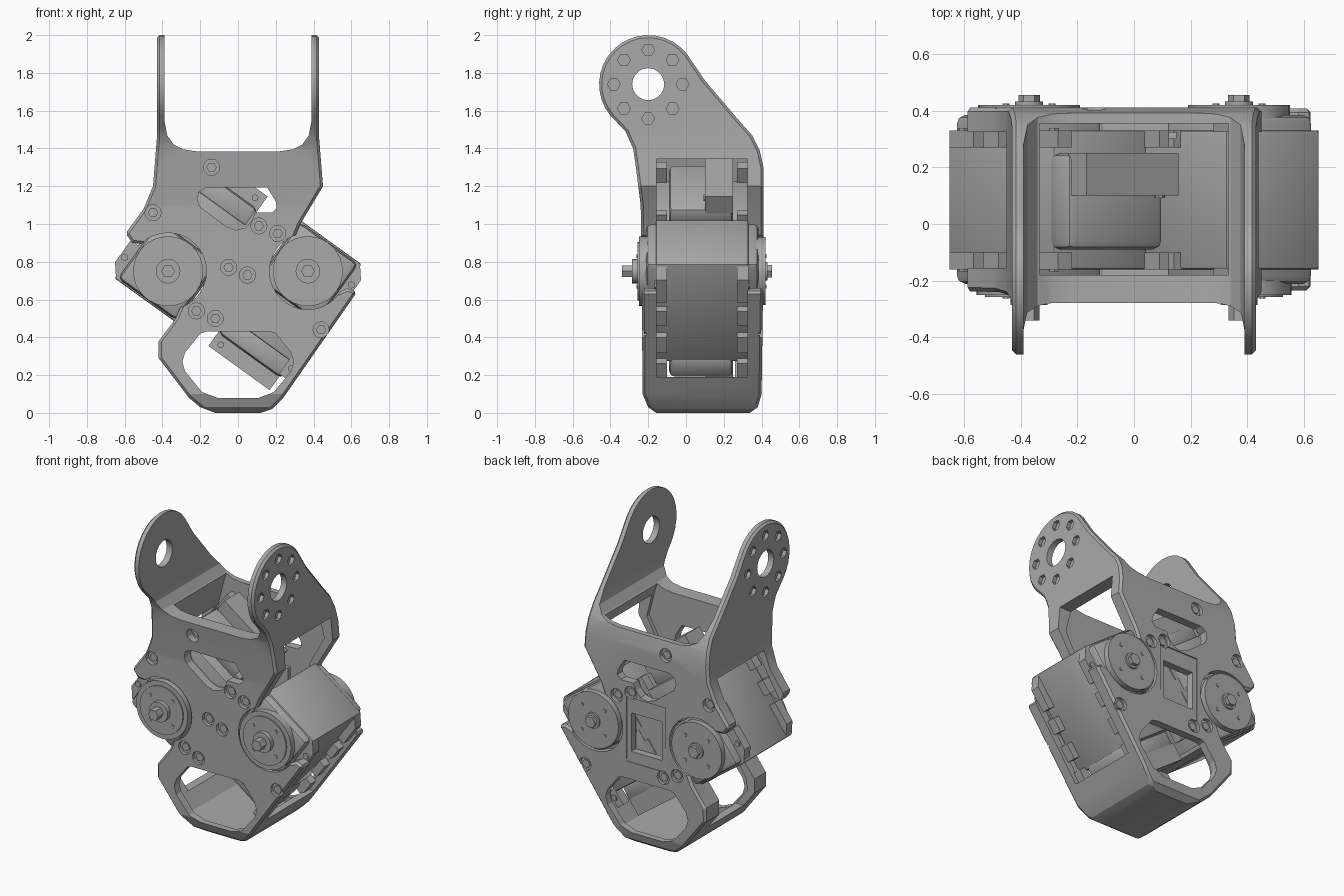
import bpy, bmesh
from math import sin, cos, radians
from mathutils import Matrix

cube = bpy.data.objects.get("Cube")
if cube:
    bpy.data.objects.remove(cube, do_unlink=True)

GREY = bpy.data.materials.new("mid grey plastic")
GREY.use_nodes = True
COLOUR = (0.4, 0.4, 0.4, 1)
GREY.diffuse_color = COLOUR
GREY.node_tree.nodes["Principled BSDF"].inputs["Base Color"].default_value = COLOUR


def circle(cx, cy, r, n=32, start=0, end=None):
    """Full circle, or an arc from start to end in degrees."""
    steps = n if end is None else n - 1
    span = 360 if end is None else end - start
    angles = [radians(start + span * i / steps) for i in range(n)]
    return [(cx + r * cos(a), cy + r * sin(a)) for a in angles]


def rect(x0, x1, y0, y1):
    return [(x0, y0), (x1, y0), (x1, y1), (x0, y1)]


def mirrored(pts):
    return pts + [(-x, z) for x, z in reversed(pts)]


def make(name, prisms, matrix=None):
    """One object from several prisms: (profile, axis, low, high)."""
    bm = bmesh.new()
    for pts, axis, lo, hi in prisms:
        place = (lambda p, d: (p[0], d, p[1])) if axis == "y" else (lambda p, d: (d, p[0], p[1]))
        a = [bm.verts.new(place(p, lo)) for p in pts]
        b = [bm.verts.new(place(p, hi)) for p in pts]
        bm.faces.new(a)
        bm.faces.new(list(reversed(b)))
        for i in range(len(pts)):
            j = (i + 1) % len(pts)
            bm.faces.new((a[j], a[i], b[i], b[j]))
    bmesh.ops.recalc_face_normals(bm, faces=bm.faces)
    if matrix:
        bm.transform(matrix)
    mesh = bpy.data.meshes.new(name)
    bm.to_mesh(mesh)
    bm.free()
    mesh.materials.append(GREY)
    obj = bpy.data.objects.new(name, mesh)
    bpy.context.collection.objects.link(obj)
    return obj


def activate(obj):
    bpy.ops.object.select_all(action="DESELECT")
    obj.select_set(True)
    bpy.context.view_layer.objects.active = obj


def boolean(obj, prisms, operation="DIFFERENCE"):
    cutter = make("cutter", prisms)
    cutter.hide_render = True
    mod = obj.modifiers.new("cut", "BOOLEAN")
    mod.object, mod.operation, mod.solver = cutter, operation, "EXACT"
    mod.use_self = True
    activate(obj)
    bpy.ops.object.modifier_apply(modifier=mod.name)
    bpy.data.objects.remove(cutter, do_unlink=True)


def bevel(obj, width, segments=2):
    mod = obj.modifiers.new("round", "BEVEL")
    mod.width, mod.segments = width, segments
    mod.limit_method, mod.angle_limit = "ANGLE", radians(50)
    activate(obj)
    bpy.ops.object.modifier_apply(modifier=mod.name)


def smooth(obj, angle=30):
    activate(obj)
    bpy.ops.object.shade_smooth_by_angle(angle=radians(angle))


# Bracket shell: front outline crossed with side outline
front = [(-.43, 2.15), (-.43, 1.45), (-.45, 1.2), (-.5, 1.08), (-.595, .95), (-.56, .9),
         (-.47, .89), (-.28, .62), (-.33, .5), (-.42, .38), (-.42, .29), (-.26, .08),
         (-.2, .03), (-.12, 0), (.12, 0), (.18, .02), (.24, .08), (.63, .64), (.58, .66),
         (.47, .61), (.28, .88), (.33, 1.0), (.45, 1.2), (.43, 1.45), (.43, 2.15)]
side = [(-.13, -.02), (.31, -.02), (.38, .03), (.4, .1), (.41, .8), (.41, 1.3), (.39, 1.39),
        (.35, 1.47), (.27, 1.56), (.1, 1.76)]
side += circle(-.2, 1.74, .26, 18, 38, 220)
side += [(-.32, 1.49), (-.28, 1.4), (-.265, 1.3), (-.24, 1.1), (-.235, .8), (-.23, .1), (-.2, .03)]
shell = make("bracket_shell", [(front, "y", -.6, .6)])
boolean(shell, [(side, "x", -1, 1)], "INTERSECT")
bevel(shell, .014, 1)

# Gap between the ears and hollow inside
gap = mirrored([(-.39, 2.25), (-.39, 1.55), (-.375, 1.47), (-.34, 1.42), (-.29, 1.395), (-.22, 1.385)])
boolean(shell, [(gap, "y", -1, 1)])
cavity = [(-.33, 1.425), (-.35, 1.36), (-.39, 1.2), (-.55, .93), (-.6, .75), (-.28, .5),
          (-.36, .37), (-.37, .3), (-.22, .1), (-.11, .05), (.11, .05), (.2, .09),
          (.59, .67), (.62, .8), (.28, 1.0), (.39, 1.2), (.35, 1.36), (.33, 1.425)]
boolean(shell, [(cavity, "y", -.18, .355)])

# Side windows
boolean(shell, [(rect(-.155, .325, .19, 1.345), "x", .05, 1)])
boolean(shell, [(rect(-.155, .325, .6, 1.2), "x", -1, -.05)])
boolean(shell, [(rect(-.1, .26, .19, .48), "x", -1, -.05)])

# Openings in the front and back plates, and clearance round the horns
upper = [(-.17, 1.192), (-.205, 1.17), (-.215, 1.13), (-.2, 1.09), (-.06, .985), (-.01, .968),
         (.04, .98), (.075, 1.02), (.09, 1.06), (.18, 1.06), (.205, 1.085), (.2, 1.12), (.155, 1.192)]
lower = mirrored([(-.11, .08), (-.19, .11), (-.28, .22), (-.295, .27), (-.28, .32), (-.2, .42), (-.17, .43)])
boolean(shell, [(upper, "y", -.6, .6), (lower, "y", -.6, .6)])
boolean(shell, [(circle(x, .75, .203), "y", -.6, .6) for x in (-.37, .37)])
boolean(shell, [(rect(-.14, .14, .54, .96), "y", .402, .6)])
boolean(shell, [(rect(-.11, .11, .61, .86), "y", .3, .6)])

# Ear holes: open centre with a ring of hex pockets on the outside
boolean(shell, [(circle(-.2, 1.74, .085, 20), "x", -1, 1)])
ring = circle(-.2, 1.74, .182, 8)
boolean(shell, [(circle(y, z, .034, 6), "x", *d) for y, z in ring for d in ((.406, .6), (-.6, -.406))])

# Counterbored screws on both plates
spots = [(-.14, 1.3), (-.45, 1.06), (.11, .99), (.21, .95), (-.05, .77), (.05, .73),
         (-.22, .54), (-.12, .5), (.44, .44)]
back_spots = [s for s in spots if abs(s[0]) > .06]
boolean(shell, [(circle(*s, .043, 12), "y", -.4, -.212) for s in spots])
boolean(shell, [(circle(*s, .043, 12), "y", .385, .6) for s in back_spots])
smooth(shell, 20)
make("plate_screws",
     [(circle(*s, .027, 6), "y", -.222, -.2) for s in spots]
     + [(circle(*s, .027, 6), "y", .365, .396) for s in back_spots])

# Board behind the back window
make("inner_board", [(rect(-.15, .15, .55, .95), "y", .3, .325)])

# Two motors, one turned half round from the other
lugs = [(-.31, -.2), (-.13, -.03), (.05, .14)]
top_lug = [(.19, .2), (.252, .2), (.252, .345), (.2, .408), (.19, .408)]
for label, sign, turn in (("right", 1, 0), ("left", -1, 180)):
    m = Matrix.Translation((.245 * sign, 0, .75 - .18 * sign)) @ Matrix.Rotation(radians(35.8 + turn), 4, "Y")
    case = make(label + "_motor_case", [(rect(-.2, .205, -.22, .415), "y", -.16, .33)], m)
    head = make(label + "_motor_head", [(rect(-.19, .19, .03, .405), "y", -.212, .385)], m)
    end = make(label + "_motor_end", [(rect(-.2, .215, -.325, -.2), "y", -.09, .25)], m)
    for part, width in ((case, .01), (head, .03), (end, .03)):
        bevel(part, width)
        smooth(part, 40)
    # Tab with a fixing screw beyond the far end
    make(label + "_motor_tab", [(rect(-.2, .2, -.41, -.3), "y", .1, .25),
                                (circle(-.15, -.366, .018, 8), "y", .092, .11)], m)
    rims = ((-.16, -.1), (.27, .33))
    make(label + "_motor_lugs",
         [(rect(w0, w1, a, b), "y", *d) for a, b in lugs
          for w0, w1 in ((.19, .252), (-.23, -.19)) for d in rims]
         + [(top_lug, "y", *d) for d in rims], m)
    make(label + "_lug_screws",
         [(circle(.226, u, .02, 6), "y", *d) for u in (-.25, .295)
          for d in ((-.168, -.15), (.32, .338))], m)

    # Horns with stepped hub and hex bolt at both ends of the axle
    def disc(r, lo, hi, n=32):
        return (circle(.37 * sign, .75, r, n), "y", lo, hi)

    smooth(make(label + "_front_horn", [disc(.185, -.25, -.2), disc(.155, -.257, -.24),
                                        disc(.065, -.285, -.25, 20)]))
    make(label + "_front_bolt", [disc(.036, -.34, -.28, 6)])
    smooth(make(label + "_back_horn", [disc(.18, .37, .42), disc(.05, .41, .432, 20)]))
    make(label + "_back_bolt", [disc(.038, .43, .455, 6)])
    make(label + "_horn_pins",
         [(circle(*p, .012, 6), "y", *d) for p in circle(.37 * sign, .75, .115, 4, 45)
          for d in ((-.262, -.25), (.415, .425))])
